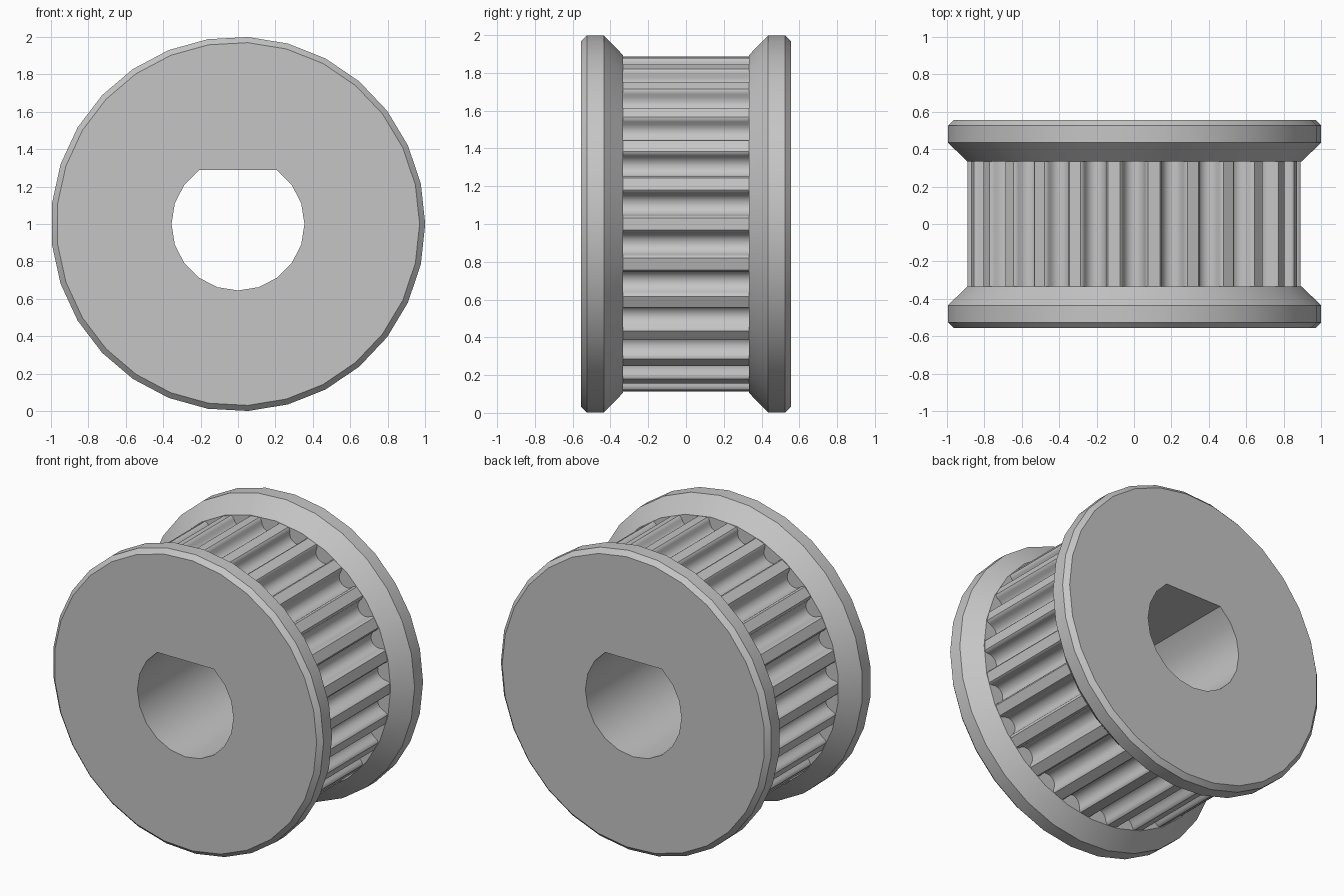
import bpy
import bmesh
from math import sin, cos, pi, radians

cube = bpy.data.objects.get("Cube")
if cube:
    bpy.data.objects.remove(cube, do_unlink=True)

TEETH = 26
SIDES = 29
CORE_R = 0.89
BORE_R = 0.355

grey = bpy.data.materials.new("light_grey_metal")
grey.use_nodes = True
grey.diffuse_color = (0.56, 0.56, 0.56, 1)
grey.node_tree.nodes["Principled BSDF"].inputs["Base Color"].default_value = (0.56, 0.56, 0.56, 1)


def circle(radius, sides):
    return [(radius * cos(2 * pi * i / sides), radius * sin(2 * pi * i / sides))
            for i in range(sides)]


def loft(name, rings):
    """Join (y, outline) rings along the axle and cap both ends."""
    bm = bmesh.new()
    loops = [[bm.verts.new((x, y, z + 1)) for x, z in outline] for y, outline in rings]
    for a, b in zip(loops, loops[1:]):
        for i in range(len(a)):
            j = (i + 1) % len(a)
            bm.faces.new((a[i], a[j], b[j], b[i]))
    bm.faces.new(loops[0])
    bm.faces.new(loops[-1])
    bmesh.ops.recalc_face_normals(bm, faces=bm.faces)
    mesh = bpy.data.meshes.new(name)
    bm.to_mesh(mesh)
    bm.free()
    mesh.materials.append(grey)
    obj = bpy.data.objects.new(name, mesh)
    bpy.context.collection.objects.link(obj)
    return obj


# Toothed core: one round-bottomed groove repeated around the rim
half_groove = [(0.075, 0), (0.066, 0.008), (0.061, 0.022), (0.058, 0.042),
               (0.046, 0.066), (0.025, 0.08)]
groove = ([(-w, d) for w, d in half_groove] + [(0, 0.085)]
          + [(w, d) for w, d in reversed(half_groove)])
outline = []
for t in range(TEETH):
    centre = 2 * pi * (t + 0.5) / TEETH
    for w, depth in groove:
        angle, r = centre + w / CORE_R, CORE_R - depth
        outline.append((r * cos(angle), r * sin(angle)))
core = loft("toothed_core", [(-0.333, outline), (0.333, outline)])

# Flanges: sloped inner side, flat rim, small outer chamfer
profile = [(0.333, 0.895), (0.435, 1.0), (0.525, 1.0), (0.555, 0.97)]
parts = [core]
for name, side in (("front_flange", -1), ("back_flange", 1)):
    parts.append(loft(name, [(side * y, circle(r, SIDES)) for y, r in profile]))

# D-shaped bore, flat at the top
d_shape = [p for p in circle(BORE_R, 20) if p[1] < BORE_R * sin(radians(55))]
cutter = loft("bore_cutter", [(-0.8, d_shape), (0.8, d_shape)])
cutter.hide_render = True

for obj in parts:
    bpy.ops.object.select_all(action="DESELECT")
    obj.select_set(True)
    bpy.context.view_layer.objects.active = obj
    mod = obj.modifiers.new("bore", "BOOLEAN")
    mod.operation = "DIFFERENCE"
    mod.solver = "EXACT"
    mod.object = cutter
    bpy.ops.object.modifier_apply(modifier=mod.name)
    bpy.ops.object.shade_smooth_by_angle(angle=radians(30))

bpy.data.objects.remove(cutter, do_unlink=True)
